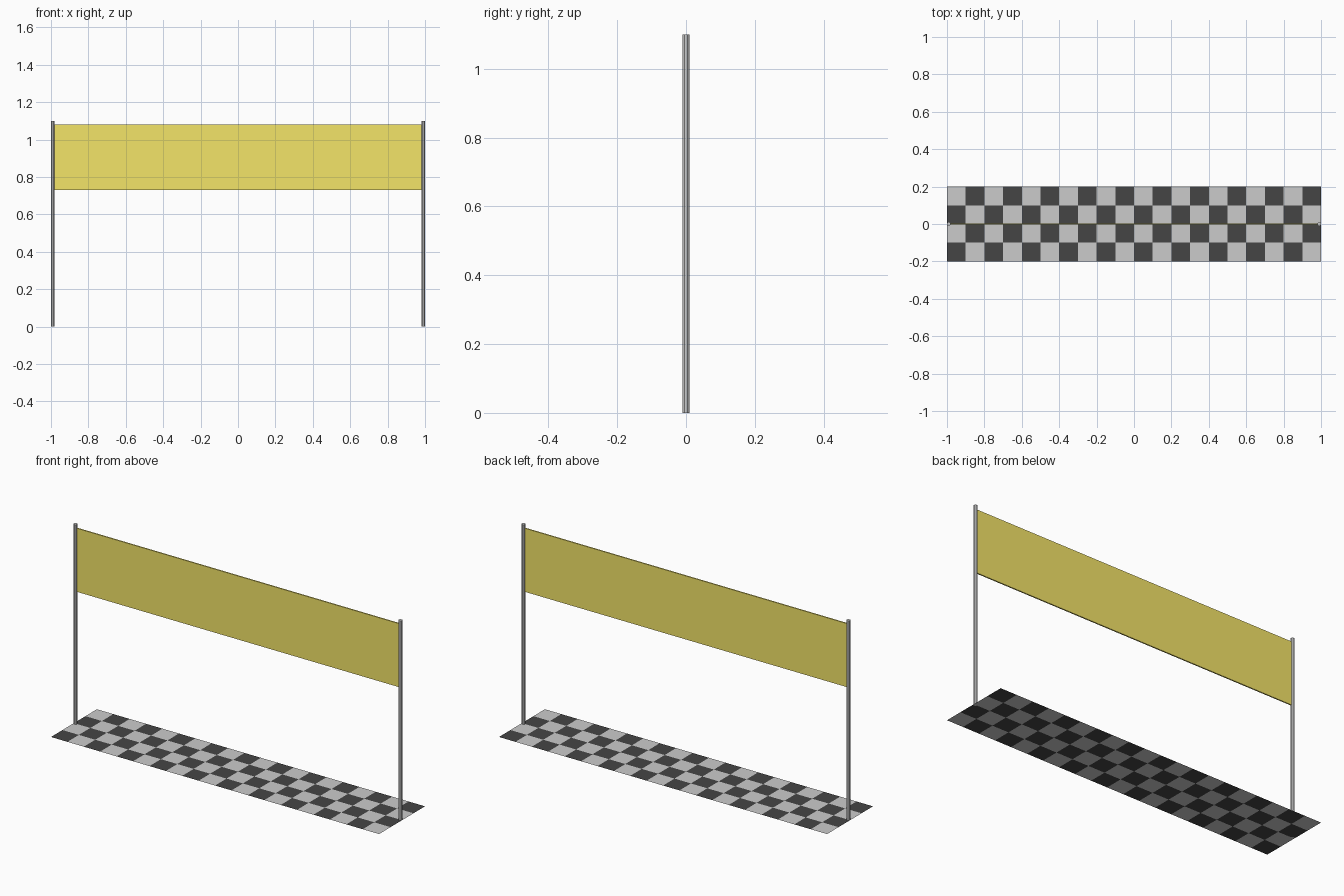
import bpy, bmesh, math

if "Cube" in bpy.data.objects:
    bpy.data.objects.remove(bpy.data.objects["Cube"])


def material(name, rgb):
    m = bpy.data.materials.new(name)
    m.diffuse_color = (*rgb, 1)
    m.use_nodes = True
    m.node_tree.nodes["Principled BSDF"].inputs["Base Color"].default_value = m.diffuse_color
    return m


def pole(name, x):
    # Octagonal post with flats facing the axes
    bpy.ops.mesh.primitive_cylinder_add(
        vertices=8, radius=0.01 / math.cos(math.pi / 8), depth=1.1,
        location=(x, 0, 0.55), rotation=(0, 0, math.pi / 8))
    bpy.context.object.name = name


# Posts
pole("left_pole", -0.99)
pole("right_pole", 0.99)

# Banner stretched between the posts
bpy.ops.mesh.primitive_cube_add(size=1, location=(0, 0, 0.905))
banner = bpy.context.object
banner.name = "banner"
banner.scale = (1.964, 0.007, 0.35)
banner.data.materials.append(material("yellow", (0.9, 0.78, 0.14)))

# Chequered ground strip, 20 x 4 squares, split into light and dark sets
SIZE, COLS, ROWS = 0.1, 20, 4


def squares(name, parity, mat=None):
    bm = bmesh.new()
    for i in range(COLS):
        for j in range(ROWS):
            if (i + j) % 2 == parity:
                x, y = -1 + i * SIZE, -0.2 + j * SIZE
                bm.faces.new([bm.verts.new((x + a * SIZE, y + b * SIZE, 0))
                              for a, b in ((0, 0), (1, 0), (1, 1), (0, 1))])
    bmesh.ops.remove_doubles(bm, verts=bm.verts, dist=1e-4)
    mesh = bpy.data.meshes.new(name)
    bm.to_mesh(mesh)
    bm.free()
    if mat:
        mesh.materials.append(mat)
    bpy.context.collection.objects.link(bpy.data.objects.new(name, mesh))


squares("dark_squares", 0, material("black", (0.06, 0.06, 0.06)))
squares("light_squares", 1)
